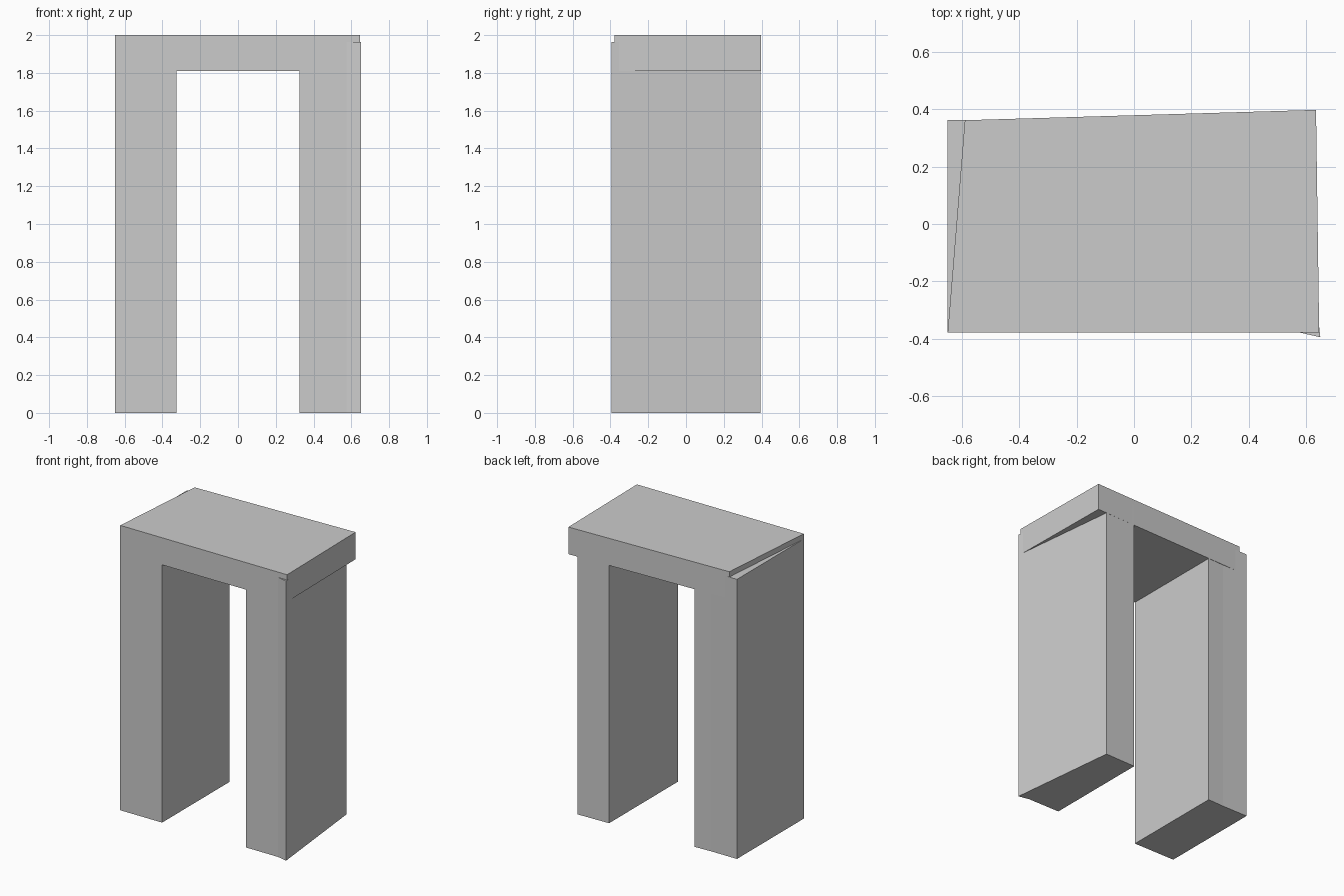
import bpy
import bmesh

cube = bpy.data.objects.get("Cube")
if cube:
    bpy.data.objects.remove(cube, do_unlink=True)

# Single stone colour
GREY = (0.6, 0.6, 0.6, 1.0)
stone = bpy.data.materials.new("stone_grey")
stone.use_nodes = True
stone.diffuse_color = GREY
stone.node_tree.nodes["Principled BSDF"].inputs["Base Color"].default_value = GREY


def slab(name, outline, bottom, top):
    """Extrude a counter-clockwise plan outline into a flat-faced block."""
    bm = bmesh.new()
    base = bm.faces.new([bm.verts.new((x, y, bottom)) for x, y in outline])
    grown = bmesh.ops.extrude_face_region(bm, geom=[base], use_keep_orig=True)
    raised = [v for v in grown["geom"] if isinstance(v, bmesh.types.BMVert)]
    bmesh.ops.translate(bm, verts=raised, vec=(0, 0, top - bottom))
    bmesh.ops.recalc_face_normals(bm, faces=bm.faces)
    mesh = bpy.data.meshes.new(name)
    bm.to_mesh(mesh)
    bm.free()
    mesh.materials.append(stone)
    obj = bpy.data.objects.new(name, mesh)
    bpy.context.collection.objects.link(obj)
    return obj


FRONT = -0.378
INNER = 0.325
PILLAR_TOP = 1.963

# Pillar on the -x side, squared off at its outer corner
slab("right_pillar",
     [(-0.65, FRONT), (-INNER, FRONT), (-INNER, 0.368), (-0.45, 0.363), (-0.65, 0.363)],
     0, PILLAR_TOP)

# Pillar on the +x side, with a flared front corner and a slanted outer face
slab("left_pillar",
     [(INNER, FRONT), (0.575, FRONT), (0.65, -0.395), (0.565, 0.395), (INNER, 0.389)],
     0, PILLAR_TOP)

# Slightly skewed lintel resting over both pillars
slab("lintel",
     [(-0.65, FRONT), (0.646, FRONT), (0.635, 0.398), (-0.59, 0.362)],
     1.81, 2.0)
